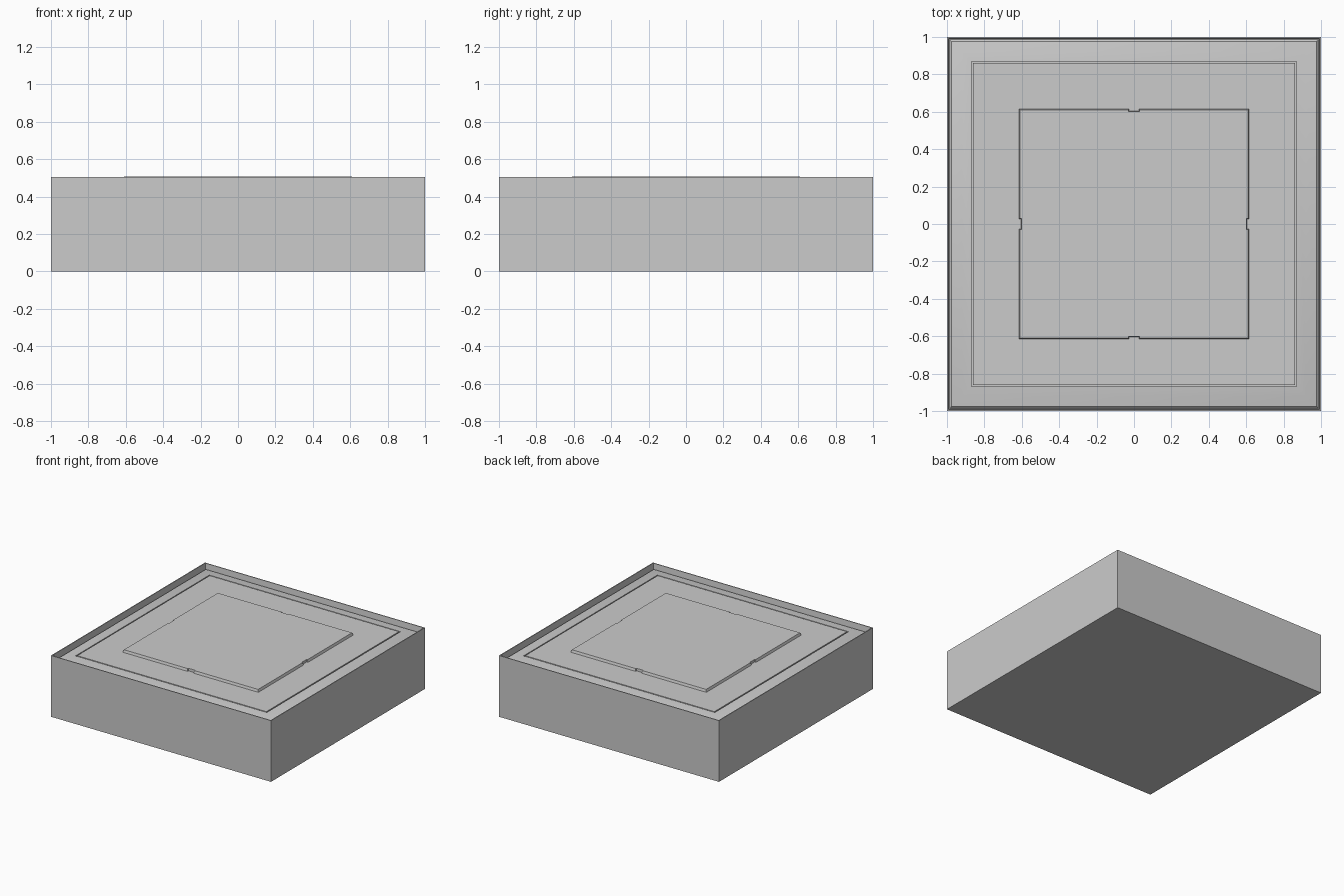
import bpy, bmesh
from math import pi
from mathutils import Matrix, Vector

if "Cube" in bpy.data.objects:
    bpy.data.objects.remove(bpy.data.objects["Cube"])


def finish(bm, name):
    bmesh.ops.recalc_face_normals(bm, faces=bm.faces)
    mesh = bpy.data.meshes.new(name)
    bm.to_mesh(mesh)
    bm.free()
    obj = bpy.data.objects.new(name, mesh)
    bpy.context.collection.objects.link(obj)
    return obj


def loft(name, rings):
    """Join matching rings of points, closing both ends."""
    bm = bmesh.new()
    loops = [[bm.verts.new(p) for p in ring] for ring in rings]
    n = len(loops[0])
    for a, b in zip(loops, loops[1:]):
        for i in range(n):
            j = (i + 1) % n
            bm.faces.new((a[i], a[j], b[j], b[i]))
    bm.faces.new(loops[0])
    bm.faces.new(loops[-1])
    return finish(bm, name)


def square(half, z):
    return [(-half, -half, z), (half, -half, z), (half, half, z), (-half, half, z)]


def notched_square(half, z, notch, inner):
    """Square outline with a small notch in the middle of each side."""
    side = [(-half, -half), (-notch, -half), (-notch, -inner),
            (notch, -inner), (notch, -half)]
    pts = []
    for k in range(4):
        turn = Matrix.Rotation(k * pi / 2, 3, 'Z')
        pts += [turn @ Vector((x, y, z)) for x, y in side]
    return pts


# Outer box with a thin raised rim
loft("base_tray", [square(h, z) for h, z in
                   [(1, 0), (1, 0.503), (0.993, 0.503), (0.988, 0.45)]])

# Inset panel: rounded border falling to the rim, with a thin square groove
panel = loft("inset_panel", [square(h, z) for h, z in
             [(0.987, 0.44), (0.987, 0.45), (0.975, 0.463), (0.92, 0.477),
              (0.869, 0.485), (0.868, 0.467), (0.861, 0.467), (0.86, 0.486)]])
bpy.context.view_layer.objects.active = panel
panel.select_set(True)
bpy.ops.object.shade_smooth_by_angle(angle=0.5)

# Raised centre plate with slanted edges and four notches
loft("centre_plate", [notched_square(0.618, 0.48, 0.027, 0.604),
                      notched_square(0.61, 0.506, 0.03, 0.602)])
